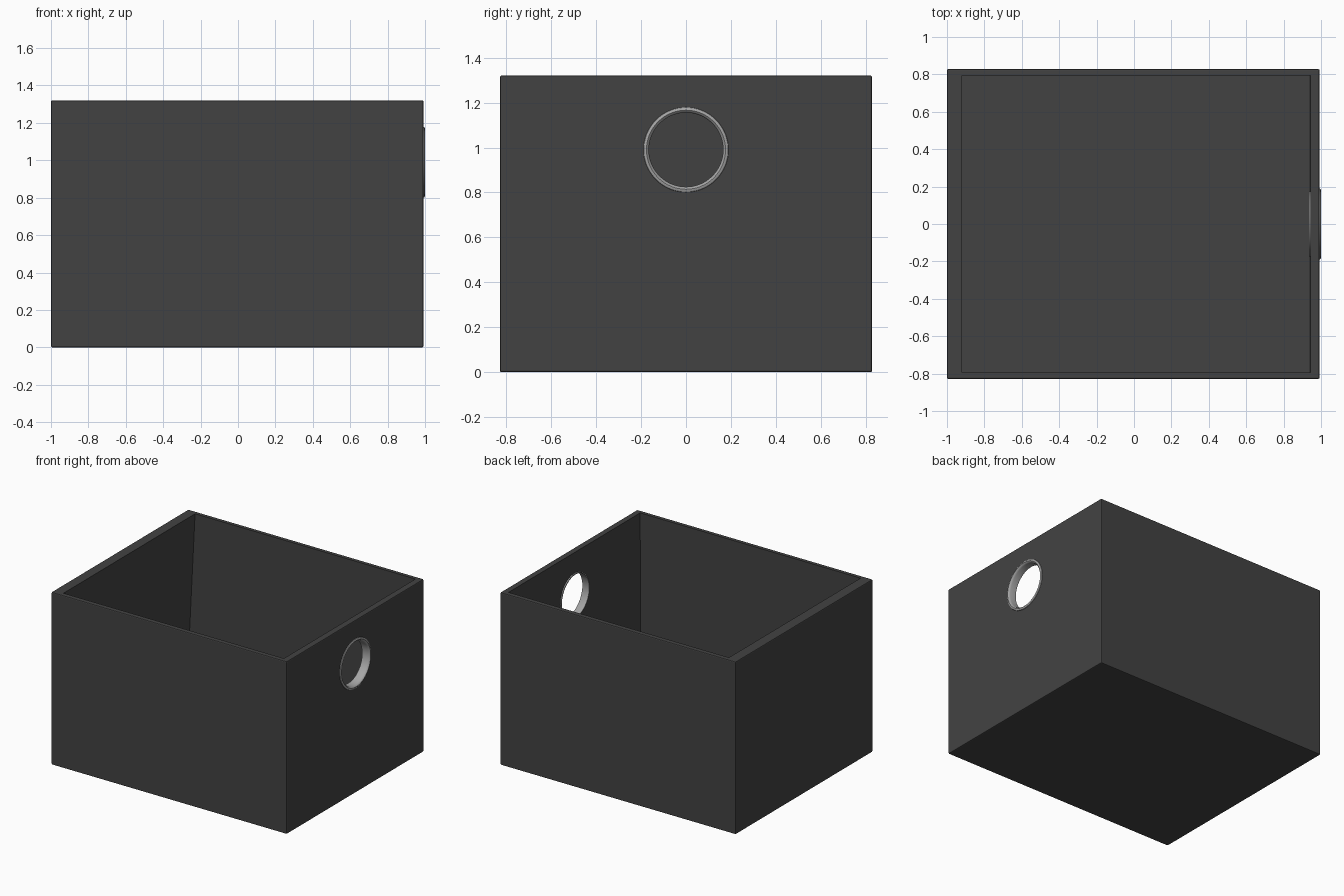
import bpy, bmesh, math
from mathutils import Matrix

if "Cube" in bpy.data.objects:
    bpy.data.objects.remove(bpy.data.objects["Cube"])

X0, X1, Y, H = -1.0, 0.992, 0.828, 1.32
HOLE_Z, R_OUT, R_IN = 0.99, 0.19, 0.165


def material(name, v):
    m = bpy.data.materials.new(name)
    m.diffuse_color = (v, v, v, 1)
    m.use_nodes = True
    m.node_tree.nodes["Principled BSDF"].inputs["Base Color"].default_value = m.diffuse_color
    return m


dark = material("charcoal", 0.055)
metal = material("grey metal", 0.38)


def add_object(name, bm, mat):
    bmesh.ops.recalc_face_normals(bm, faces=bm.faces)
    me = bpy.data.meshes.new(name)
    bm.to_mesh(me)
    bm.free()
    me.materials.append(mat)
    ob = bpy.data.objects.new(name, me)
    bpy.context.collection.objects.link(ob)
    return ob


def frustum(bm, bottom, top):
    """Closed block between two (x0, x1, half_y, z) rectangles."""
    rings = [[bm.verts.new(p) for p in ((a, -h, z), (b, -h, z), (b, h, z), (a, h, z))]
             for a, b, h, z in (bottom, top)]
    lo, hi = rings
    bm.faces.new(lo[::-1])
    bm.faces.new(hi)
    for i in range(4):
        j = (i + 1) % 4
        bm.faces.new((lo[i], lo[j], hi[j], hi[i]))


# outer block with slightly softened edges
bm = bmesh.new()
frustum(bm, (X0, X1, Y, 0), (X0, X1, Y, H))
bmesh.ops.bevel(bm, geom=bm.edges[:], offset=0.007, segments=2, profile=0.5, affect='EDGES')
box = add_object("storage_box", bm, dark)

# cavity: left wall is thicker at the rim than at the floor
bm = bmesh.new()
frustum(bm, (-0.985, 0.938, 0.795, 0.04), (-0.92, 0.945, 0.795, H + 0.001))
cavity = add_object("cavity_cutter", bm, dark)

# round hand hole through the right wall
bm = bmesh.new()
bmesh.ops.create_cone(bm, cap_ends=True, segments=64, radius1=0.172, radius2=0.172, depth=0.3,
                      matrix=Matrix.Translation((0.97, 0, HOLE_Z)) @ Matrix.Rotation(math.pi / 2, 4, 'Y'))
hole = add_object("hole_cutter", bm, dark)

for cutter in (cavity, hole):
    mod = box.modifiers.new(cutter.name, 'BOOLEAN')
    mod.operation = 'DIFFERENCE'
    mod.solver = 'EXACT'
    mod.object = cutter
bpy.context.view_layer.update()
cut_mesh = bpy.data.meshes.new_from_object(box.evaluated_get(bpy.context.evaluated_depsgraph_get()))
box.modifiers.clear()
box.data = cut_mesh
cut_mesh.materials.clear()
cut_mesh.materials.append(dark)
for poly in cut_mesh.polygons:
    poly.material_index = 0
for cutter in (cavity, hole):
    bpy.data.objects.remove(cutter)

# metal grommet: rounded outer flange and a sleeve through the wall
profile = [(0.935, R_IN), (0.985, R_IN), (0.995, R_IN + 0.004), (1.0, R_IN + 0.011),
           (0.999, R_OUT - 0.007), (0.996, R_OUT - 0.002), (0.990, R_OUT),
           (0.985, R_OUT - 0.003), (0.985, 0.173), (0.935, 0.173)]
n = 64
bm = bmesh.new()
rings = [[bm.verts.new((x, r * math.cos(2 * math.pi * k / n), HOLE_Z + r * math.sin(2 * math.pi * k / n)))
          for x, r in profile] for k in range(n)]
for k in range(n):
    a, b = rings[k], rings[(k + 1) % n]
    for i in range(len(profile)):
        j = (i + 1) % len(profile)
        bm.faces.new((a[i], a[j], b[j], b[i]))
grommet = add_object("grommet", bm, metal)
bpy.ops.object.select_all(action='DESELECT')
grommet.select_set(True)
bpy.context.view_layer.objects.active = grommet
bpy.ops.object.shade_smooth_by_angle(angle=math.radians(40))
